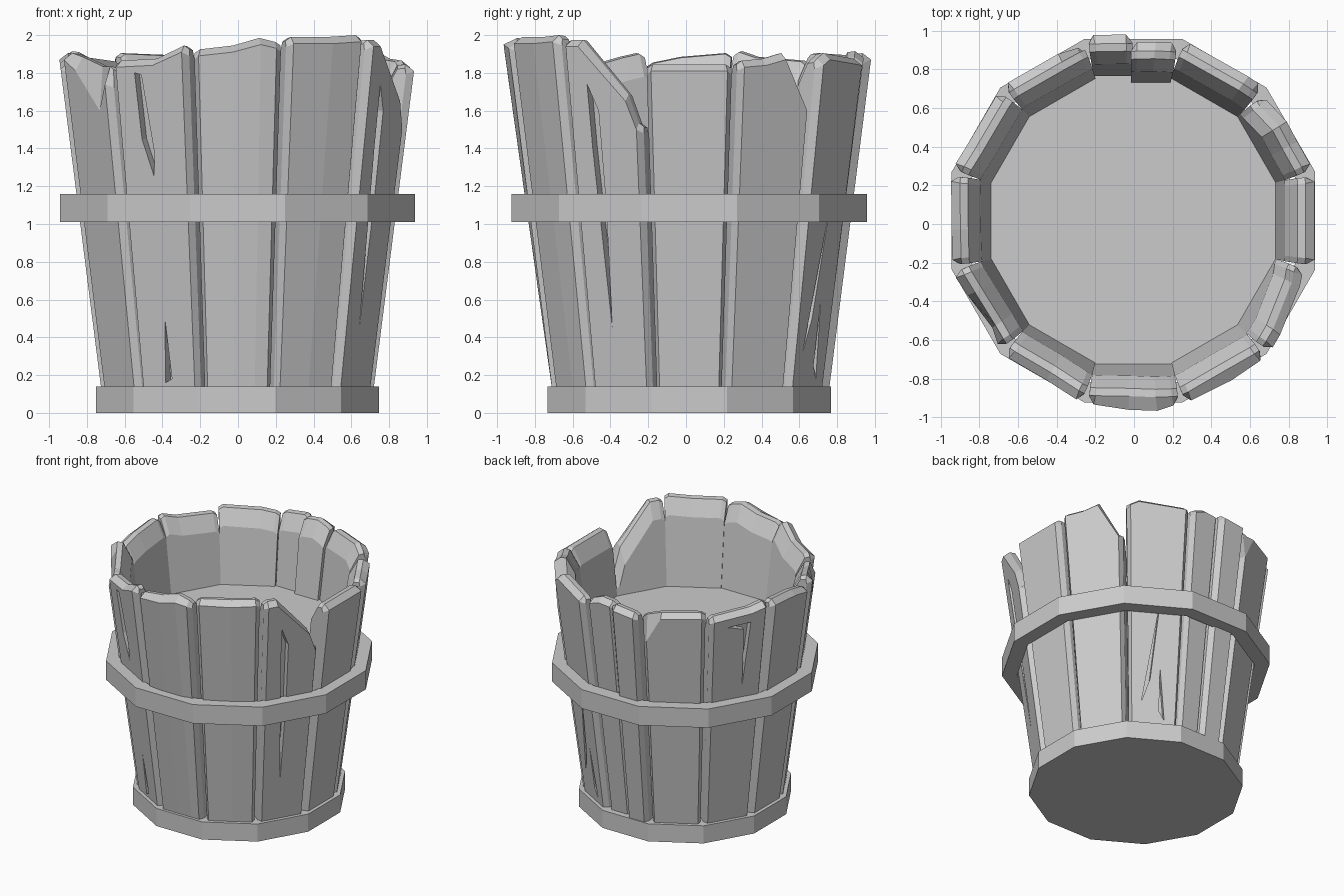
import bpy, bmesh, math
from mathutils import Vector

if "Cube" in bpy.data.objects:
    bpy.data.objects.remove(bpy.data.objects["Cube"])

CX, CY = -0.003, 0.017


def place(angle, u, r, z):
    """Point at radius r on the face looking along angle, u to the right seen from outside."""
    a = math.radians(angle)
    return Vector((CX + r * math.cos(a) - u * math.sin(a),
                   CY + r * math.sin(a) + u * math.cos(a), z))


def radius(z):
    return 0.705 + 0.127 * z


def loft(name, sections, closed=False):
    """Join matching loops of points; cap the ends unless closed."""
    bm = bmesh.new()
    loops = [[bm.verts.new(p) for p in s] for s in sections]
    n = len(loops[0])
    pairs = list(zip(loops, loops[1:]))
    if closed:
        pairs.append((loops[-1], loops[0]))
    else:
        bm.faces.new(loops[0])
        bm.faces.new(loops[-1][::-1])
    for a, b in pairs:
        for i in range(n):
            j = (i + 1) % n
            bm.faces.new((a[i], b[i], b[j], a[j]))
    bmesh.ops.recalc_face_normals(bm, faces=bm.faces)
    mesh = bpy.data.meshes.new(name)
    bm.to_mesh(mesh)
    bm.free()
    obj = bpy.data.objects.new(name, mesh)
    bpy.context.collection.objects.link(obj)
    return obj


def twelve_gon(apothem, z):
    r = apothem / math.cos(math.radians(15))
    return [place(15 + 30 * k, 0, r, z) for k in range(12)]


def stave(name, angle, profile, offset=0.0, bulge=0.0):
    """Tapered plank with chamfered long edges; its broken top is (u, z, optional outer chip)."""
    profile = [(*p, 0)[:3] for p in profile]
    (lo, zl, chip_l), (hi, zh, chip_h) = profile[0], profile[-1]
    cols = [(lo, zl - 0.02, -0.04, chip_l), (lo + 0.14, zl, 0, chip_l)]
    cols += [(u, z, bulge, chip) for u, z, chip in profile[1:-1]]
    cols += [(hi - 0.14, zh, 0, chip_h), (hi, zh - 0.02, -0.04, chip_h)]
    sections = []
    for u, z, push, chip in cols:
        def pt(zz, depth, width=0.252):
            r = radius(zz) + offset - depth
            return place(angle, u * width * r, r, zz)
        sections.append([pt(0.1, -min(push, 0)), pt(z - chip, -push), pt(z + 0.035, 0.05),
                         pt(z + 0.03, 0.09, 0.26), pt(z - 0.09, 0.14, 0.268),
                         pt(0.1, 0.14, 0.268)])
    return loft(name, sections)


def crack(obj, angle, outline):
    """Carve a thin split into the outer face of a plank."""
    cutter = loft("crack_cutter", [[place(angle, u, radius(z) + d, z) for u, z in outline]
                                   for d in (0.06, -0.05)])
    cutter.hide_render = True
    mod = obj.modifiers.new("crack", 'BOOLEAN')
    mod.operation = 'DIFFERENCE'
    mod.solver = 'EXACT'
    mod.object = cutter
    bpy.context.view_layer.objects.active = obj
    bpy.ops.object.modifier_apply(modifier=mod.name)
    bpy.data.objects.remove(cutter)


# Base, inner floor and hoop
loft("base", [twelve_gon(0.75, 0), twelve_gon(0.75, 0.14)])
loft("inner_floor", [twelve_gon(0.75, 1.30), twelve_gon(0.75, 1.34)])
hoop = [(0.94, 1.01), (0.94, 1.16), (0.835, 1.16), (0.835, 1.01)]
c15 = math.cos(math.radians(15))
loft("hoop", [[place(15 + 30 * k, 0, r / c15, z) for r, z in hoop] for k in range(12)],
     closed=True)

# Staves: angle, broken top profile, radial offset, outward bulge
STAVES = [
    (0, [(-1, 1.81), (1, 1.81)], 0, 0),
    (30, [(-1, 1.83), (-0.3, 1.84), (0.2, 1.87), (1, 1.60)], 0, 0),
    (60, [(-1, 1.84), (-0.6, 1.87), (1, 1.84)], 0, 0),
    (90, [(-1, 1.85), (-0.5, 1.88), (0.06, 1.87)], -0.02, 0),
    (90, [(0.02, 1.87), (1, 1.85)], 0.02, 0),
    (120, [(-1, 1.84, 0.17), (-0.4, 1.86), (1, 1.87)], 0, 0),
    (150, [(-1, 1.83), (0.4, 1.85), (1, 1.88)], 0, 0),
    (180, [(-1, 1.87), (0.2, 1.85), (1, 1.82)], 0, 0),
    (210, [(-1, 1.87), (-0.4, 1.85, 0.04), (0.5, 1.80, 0.2), (1, 1.80, 0.06)], 0, 0),
    (240, [(-1, 1.83), (0.1, 1.84), (1, 1.91)], 0, 0),
    (270, [(-1, 1.89), (-0.1, 1.91), (0.5, 1.95), (1, 1.93)], 0.005, 0.025),
    (300, [(-1, 1.955), (0.1, 1.955), (1, 1.965)], 0, 0.015),
    (330, [(-1, 1.94), (-0.55, 1.94), (0.6, 1.65), (1, 1.50)], 0, 0),
]
# Splits in the outer faces, as (u, z) outlines
CRACKS = [
    (240, [(-0.09, 1.80), (-0.05, 1.79), (0, 1.38), (-0.01, 1.25), (-0.07, 1.45)]),
    (240, [(0, 0.50), (-0.02, 0.16), (0.02, 0.18)]),
    (330, [(-0.09, 1.74), (-0.03, 1.60), (-0.02, 1.10), (-0.03, 0.45), (-0.08, 1.40)]),
    (60, [(-0.09, 0.32), (-0.03, 0.50), (0.03, 1.10)]),
    (60, [(0.04, 0.60), (0.08, 0.18), (0.04, 0.25)]),
    (150, [(-0.09, 1.77), (0.09, 1.78), (0.05, 1.25), (0.04, 1.73)]),
]
for number, (angle, profile, offset, bulge) in enumerate(STAVES, 1):
    plank = stave(f"stave_{number:02d}", angle, profile, offset, bulge)
    for where, outline in CRACKS:
        if where == angle:
            crack(plank, angle, outline)
